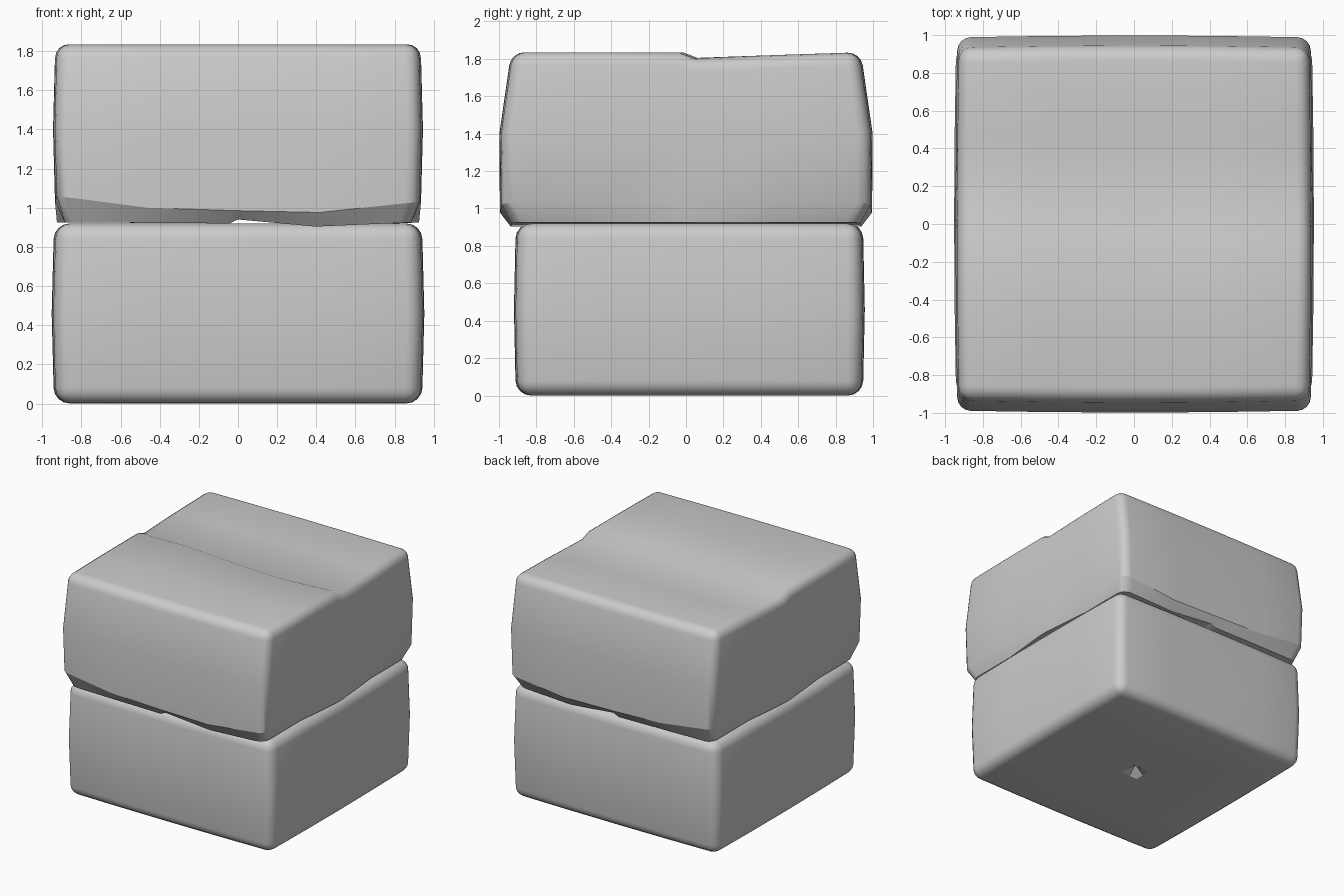
import bpy, bmesh

if "Cube" in bpy.data.objects:
    bpy.data.objects.remove(bpy.data.objects["Cube"])


def lerp(t, pts):
    """Piecewise linear lookup."""
    if t <= pts[0][0]:
        return pts[0][1]
    for (a, va), (b, vb) in zip(pts, pts[1:]):
        if t <= b:
            return va + (vb - va) * (t - a) / (b - a)
    return pts[-1][1]


def block(name, us, vs, ws, shape, round_bottom, radius):
    """Closed box of quads on the cuts us/vs/ws, bent by shape(u, v, w), with rounded edges."""
    bm = bmesh.new()
    n = (len(us) - 1, len(vs) - 1, len(ws) - 1)
    grid = {}

    def vert(idx):
        if idx not in grid:
            grid[idx] = bm.verts.new(shape(us[idx[0]], vs[idx[1]], ws[idx[2]]))
        return grid[idx]

    for axis in range(3):
        p, q = [a for a in range(3) if a != axis]
        for end in (0, n[axis]):
            for i in range(n[p]):
                for j in range(n[q]):
                    quad = []
                    for di, dj in ((0, 0), (1, 0), (1, 1), (0, 1)):
                        idx = [0, 0, 0]
                        idx[axis], idx[p], idx[q] = end, i + di, j + dj
                        quad.append(vert(tuple(idx)))
                    bm.faces.new(quad)
    bmesh.ops.recalc_face_normals(bm, faces=bm.faces)
    # round the outer box edges
    where = {v: k for k, v in grid.items()}
    edges = []
    for e in bm.edges:
        a, b = where[e.verts[0]], where[e.verts[1]]
        ext = [c for c in range(3) if a[c] == b[c] and a[c] in (0, n[c])]
        if len(ext) == 2 and (round_bottom or not (2 in ext and a[2] == 0)):
            edges.append(e)
    bmesh.ops.bevel(bm, geom=edges, offset=radius, segments=4, profile=0.5,
                    affect='EDGES', clamp_overlap=False)
    bmesh.ops.recalc_face_normals(bm, faces=bm.faces)
    me = bpy.data.meshes.new(name)
    bm.to_mesh(me)
    bm.free()
    ob = bpy.data.objects.new(name, me)
    bpy.context.collection.objects.link(ob)
    bpy.ops.object.select_all(action='DESELECT')
    ob.select_set(True)
    bpy.context.view_layer.objects.active = ob
    bpy.ops.object.shade_smooth_by_angle(angle=0.44)


# lower stone: slightly bulged, with a small pit under the middle
def lower_shape(u, v, w):
    bulge = lerp(w, [(0, 0), (0.46, 1), (0.92, 0)])
    x = u * (0.93 + 0.012 * bulge + 0.01 * (1 - v * v))
    y = 0.018 + v * (0.918 + 0.01 * bulge + 0.01 * (1 - u * u))
    z = w + (0.07 if u == 0 and v == 0 and w == 0 else 0)
    return x, y, z


cuts = [-1, -0.5, -0.08, 0, 0.08, 0.5, 1]
block("lower_stone", cuts, cuts, [0, 0.46, 0.92], lower_shape, True, 0.08)

# upper stone: stepped crack across the top, undercut lower rim
RIM_Z = [(-1, 1.055), (-0.5, 1.0), (0, 0.985), (0.5, 0.975), (1, 1.025)]
BASE_Z = [(-1, 0.925), (-0.5, 0.923), (-0.05, 0.92), (0, 0.94), (0.5, 0.9), (1, 0.925)]
CRACK = [(-1, 0.02), (-0.5, 0.025), (0, -0.01), (0.45, -0.04), (1, 0.01)]


def upper_shape(u, v, w):
    # w: 0 base, 1 rim, 2 middle, 3 top
    sx = (0.885 + (0.04 if abs(v) < 0.1 else 0), 0.925, 0.935, 0.925)[w]
    sy = (0.93, 0.985, 0.988, 0.925)[w]
    x = u * (sx + (0.01 * (1 - v * v) if w else 0))
    y = v * (sy + 0.01 * (1 - u * u))
    if w == 3 and abs(v) < 0.1:
        y = lerp(u, CRACK) + (0.042 if v > 0 else -0.042)
    if w == 0:
        z = lerp(u, BASE_Z)
    elif w == 1:
        z = 1.03 if abs(u) == 1 and abs(v) < 1 else lerp(u, RIM_Z)
    elif w == 2:
        z = 1.4
    else:
        z = 1.835 if v <= -0.04 or v == 1 else lerp(v, [(0.04, 1.803), (1, 1.838)])
    return x, y, z


block("upper_stone", [-1, -0.5, -0.05, 0, 0.45, 1], [-1, -0.5, -0.045, 0.045, 0.5, 1],
      [0, 1, 2, 3], upper_shape, False, 0.07)
